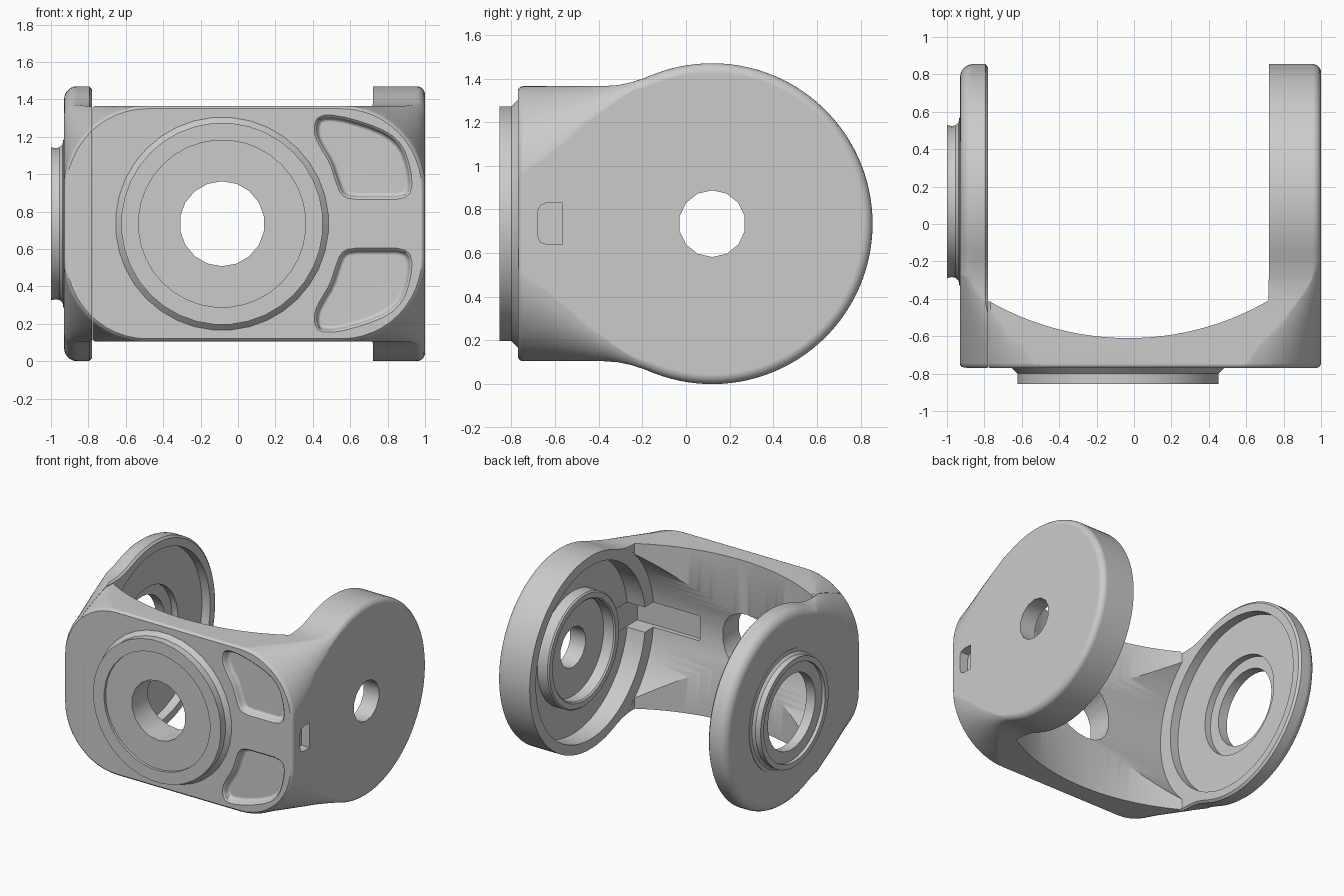
import bpy, bmesh, math

if "Cube" in bpy.data.objects:
    bpy.data.objects.remove(bpy.data.objects["Cube"])

CY, CZ = 0.12, 0.735          # pivot axis of both arms
FX = -0.085                   # front flange centre
grey = bpy.data.materials.new("matte grey")
grey.diffuse_color = (0.6, 0.6, 0.6, 1)
grey.use_nodes = True
grey.node_tree.nodes["Principled BSDF"].inputs["Base Color"].default_value = grey.diffuse_color


def loft(name, sections, closed=False):
    """Skin equal-length rings of 3D points; cap the ends or close the loop."""
    bm = bmesh.new()
    rings = [[bm.verts.new(p) for p in s] for s in sections]
    n = len(rings[0])
    pairs = list(zip(rings, rings[1:])) + ([(rings[-1], rings[0])] if closed else [])
    for a, b in pairs:
        for i in range(n):
            j = (i + 1) % n
            bm.faces.new((a[i], a[j], b[j], b[i]))
    if not closed:
        bm.faces.new(rings[0])
        bm.faces.new(rings[-1])
    bmesh.ops.recalc_face_normals(bm, faces=bm.faces)
    me = bpy.data.meshes.new(name)
    bm.to_mesh(me)
    bm.free()
    me.materials.append(grey)
    ob = bpy.data.objects.new(name, me)
    bpy.context.collection.objects.link(ob)
    return ob


def boolean(ob, cutter, op='DIFFERENCE', keep=False):
    mod = ob.modifiers.new("cut", 'BOOLEAN')
    mod.object, mod.operation, mod.solver = cutter, op, 'EXACT'
    bpy.context.view_layer.objects.active = ob
    bpy.ops.object.modifier_apply(modifier=mod.name)
    if not keep:
        bpy.data.objects.remove(cutter)


def inset(pts, d, weight=lambda p: 1):
    """Offset a counter-clockwise 2D outline inwards."""
    out = []
    for i, p in enumerate(pts):
        a, b = pts[i - 1], pts[(i + 1) % len(pts)]
        l1, l2 = math.dist(a, p), math.dist(p, b)
        n1 = (-(p[1] - a[1]) / l1, (p[0] - a[0]) / l1)
        n2 = (-(b[1] - p[1]) / l2, (b[0] - p[0]) / l2)
        k = d * weight(p) / (1 + n1[0] * n2[0] + n1[1] * n2[1])
        out.append((p[0] + (n1[0] + n2[0]) * k, p[1] + (n1[1] + n2[1]) * k))
    return out


def circle(r, n, cx, cy):
    return [(cx + r * math.cos(math.tau * (i + .5) / n),
             cy + r * math.sin(math.tau * (i + .5) / n)) for i in range(n)]


def along_x(pts, x):
    return [(x, a, b) for a, b in pts]


def along_y(pts, y):
    return [(a, y, b) for a, b in pts]


def cyl_x(r, x0, x1, n=64):
    c = circle(r, n, CY, CZ)
    return loft("cutter", [along_x(c, x0), along_x(c, x1)])


def lathe_x(name, profile, n=48):
    return loft(name, [along_x(circle(r, n, CY, CZ), x) for r, x in profile], True)


def box(x, y, z):
    pts = [(x[0], z[0]), (x[1], z[0]), (x[1], z[1]), (x[0], z[1])]
    return loft("cutter", [along_y(pts, y[0]), along_y(pts, y[1])])


def chaikin(pts):
    new = []
    for p, q in zip(pts, pts[1:] + pts[:1]):
        new += [(p[0] * .75 + q[0] * .25, p[1] * .75 + q[1] * .25),
                (p[0] * .25 + q[0] * .75, p[1] * .25 + q[1] * .75)]
    return new


# Side outline: disc with a straight neck reaching the front wall
neck = [(-.2, .664), (-.25, .648), (-.31, .635), (-.38, .63), (-.5, .63), (-.65, .63), (-.77, .63)]
arc = [math.radians(-111 + 222 * i / 72) for i in range(73)]
outline = ([(CY + .735 * math.cos(a), CZ + .735 * math.sin(a)) for a in arc]
           + [(y, CZ + h) for y, h in neck] + [(y, CZ - h) for y, h in reversed(neck)])


def rim_weight(p):
    return min(1, max(.15, (p[0] + .77) / .6))


def quarter(x_edge, r, sign):
    """Rounded-rim levels (x, inset) ending at x_edge."""
    return [(x_edge - sign * r * (1 - math.sin(t)), r * (1 - math.cos(t)))
            for t in [math.pi / 12 * i for i in range(7)]]


def plate(name, levels):
    return loft(name, [along_x(inset(outline, d, rim_weight), x) for x, d in levels])


# Main body: right arm and front wall in one piece
body = plate("body", [(-.778, .02), (-.766, 0)] + quarter(1.0, .045, 1))
hollow = [(x, .89 - math.sqrt(2.25 - (x + .03) ** 2))
          for x in [-.9 + 1.62 * i / 40 for i in range(41)]] + [(.72, 1.5), (-.9, 1.5)]
boolean(body, loft("cutter", [[(x, y, z) for x, y in hollow] for z in (-.5, 2)]))
boolean(body, cyl_x(.762, -.95, .7205, 96))

# Left arm, a separate cover plate
left_arm = plate("left_arm", list(reversed(quarter(-.93, .07, -1))) + [(-.795, 0), (-.781, .016)])


# Corner rounding of the front that fades out towards the discs
def rounded_rect(x0, x1, h, r, n=12):
    pts = []
    for k, (cx, cz) in enumerate([(x1 - r, h - r), (x0 + r, h - r), (x0 + r, r - h), (x1 - r, r - h)]):
        for i in range(n + 1):
            t = math.pi / 2 * (k + i / n)
            pts.append((cx + r * math.cos(t), CZ + cz + r * math.sin(t)))
    return pts


shell = loft("cutter", [along_y(rounded_rect(*s), y) for y, s in [
    (-.7695, (-.915, .982, .615, .43)),
    (-.76, (-.926, .994, .626, .44)),
    (-.745, (-.932, 1.002, .632, .44)),
    (-.65, (-.932, 1.002, .632, .37)),
    (-.55, (-.932, 1.002, .633, .285)),
    (-.45, (-.932, 1.002, .634, .2)),
    (-.36, (-.932, 1.002, .636, .13)),
    (-.28, (-.933, 1.003, .648, .085)),
    (-.2, (-.934, 1.004, .672, .06)),
    (-.1, (-.94, 1.01, .715, .03)),
    (0, (-.95, 1.02, .76, .02)),
    (1.2, (-.95, 1.02, .76, .02))]])
boolean(body, shell, 'INTERSECT', keep=True)
boolean(left_arm, shell, 'INTERSECT')

# Right arm: round recess, pivot hole, cable channel and small side window
boolean(body, cyl_x(.66, .5, .87))
boolean(body, cyl_x(.153, .5, 1.2, 14))
boolean(body, box((.33, .88), (-.67, -.3), (.64, .83)))
win = [(-.565, .64), (-.565, .83), (-.64, .83), (-.668, .818), (-.68, .79),
       (-.68, .68), (-.668, .652), (-.64, .64)]
boolean(body, loft("cutter", [along_x(win, .93), along_x(win, 1.1)]))

# Front hole and the two mirrored front pockets
hole = circle(.227, 18, FX, CZ)
boolean(body, loft("cutter", [along_y(hole, -.9), along_y(hole, -.3)]))
pocket = chaikin([(.60, .14), (.74, .14), (.88, .14), (.922, .18), (.915, .29), (.875, .41), (.80, .48),
                  (.68, .53), (.53, .57), (.44, .57), (.417, .53), (.42, .47), (.45, .41),
                  (.50, .33), (.53, .235), (.555, .165)])
for side in (1, -1):
    levels = [(-.80, -.012), (-.7695, -.01), (-.76, 0), (-.735, .006), (-.724, .014), (-.718, .026)]
    boolean(body, loft("cutter", [[(x, y, CZ + side * h) for x, h in inset(pocket, d)]
                                  for y, d in levels]))

# Left arm: inner recess, counterbore and bearing hole
boolean(left_arm, cyl_x(.66, -.85, -.5))
boolean(left_arm, cyl_x(.37, -.90, -.5, 48))
boolean(left_arm, cyl_x(.285, -1.2, -.5, 48))

# Raised ring in the right arm and bearing boss outside the left arm
right_ring = lathe_x("right_inner_ring", [(.37, .88), (.43, .88), (.43, .785), (.42, .775), (.38, .775), (.37, .785)])
boss = lathe_x("left_outer_boss", [(.285, -.91), (.45, -.91), (.45, -.934), (.425, -.938), (.408, -.955),
                                   (.405, -.975), (.41, -1.0), (.37, -1.0), (.37, -.975), (.285, -.975)])

# Front mounting flange
flange = loft("front_flange", [along_y(circle(r, n, FX, CZ), y) for r, n, y in [
    (.447, 36, -.74), (.57, 36, -.74), (.57, 36, -.77), (.54, 36, -.80), (.54, 36, -.855),
    (.447, 36, -.855)]], True)
flange_face = loft("flange_face", [along_y(circle(r, 18, FX, CZ), y) for r, y in [
    (.227, -.74), (.46, -.74), (.46, -.835), (.227, -.835)]], True)

# Smooth shading with sharp edges kept and flat caps
for ob in (body, left_arm, right_ring, boss, flange, flange_face):
    bpy.ops.object.select_all(action='DESELECT')
    ob.select_set(True)
    bpy.context.view_layer.objects.active = ob
    bpy.ops.object.shade_smooth_by_angle(angle=math.radians(30))
    ob.modifiers.new("flat caps", 'WEIGHTED_NORMAL').keep_sharp = True
